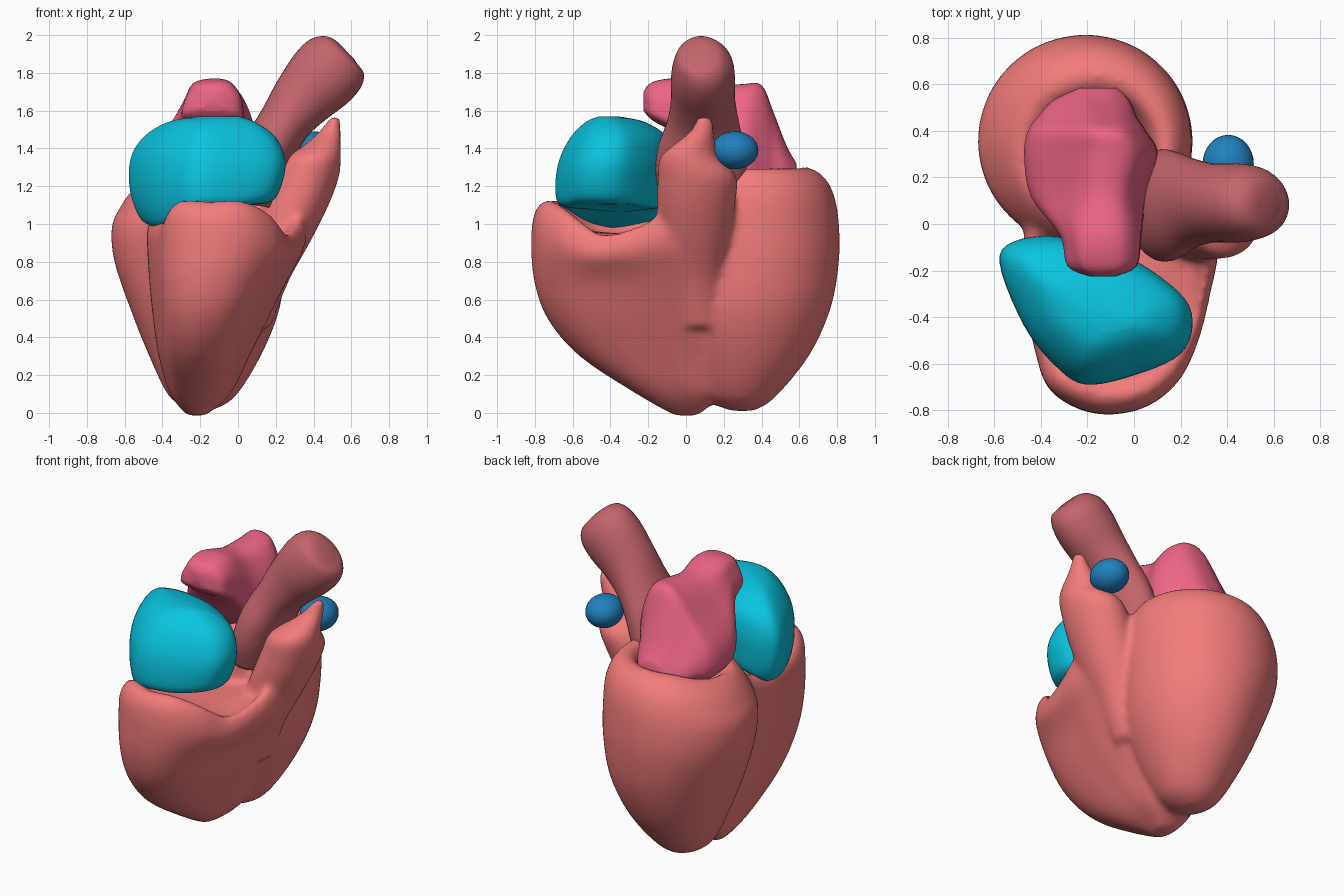
import bpy, bmesh, math
from mathutils import Vector

if "Cube" in bpy.data.objects:
    bpy.data.objects.remove(bpy.data.objects["Cube"])


def spline(pts, n, closed=False):
    """Catmull-Rom interpolation of equal-length tuples."""
    out, m = [], len(pts)
    for i in range(m if closed else m - 1):
        q = [pts[(i + k) % m] if closed else pts[min(max(i + k, 0), m - 1)] for k in (-1, 0, 1, 2)]
        for s in range(n):
            t = s / n
            out.append(tuple(0.5 * (2 * b + (c - a) * t + (2 * a - 5 * b + 4 * c - d) * t * t
                                    + (3 * b - a - 3 * c + d) * t ** 3) for a, b, c, d in zip(*q)))
    return out if closed else out + [tuple(pts[-1])]


def skin(bm, rings):
    """Join rings of points into a closed surface."""
    rows = [[bm.verts.new(p) for p in r] for r in rings]
    n = len(rows[0])
    for a, b in zip(rows, rows[1:]):
        for i in range(n):
            bm.faces.new((a[i], a[(i + 1) % n], b[(i + 1) % n], b[i]))
    for r in (rows[0], rows[-1]):
        c = bm.verts.new(sum((v.co for v in r), Vector()) / n)
        for i in range(n):
            bm.faces.new((r[i], r[(i + 1) % n], c))


def loft(bm, outline, levels, axis='z', steps=4):
    """Levels are (height, umin, umax, vmin, vmax, weight of the outline's third value)."""
    shape = spline(outline, 5, True)
    rings = []
    for h, u0, u1, v0, v1, w in spline(levels, steps):
        ring = []
        for u, v, dip in shape:
            a = (u0 + u1) / 2 + u * (u1 - u0) / 2
            b = (v0 + v1) / 2 + v * (v1 - v0) / 2
            ring.append((a, b, h + dip * w) if axis == 'z' else (a + dip * w, h, b))
        rings.append(ring)
    skin(bm, rings)


def finish(name, bm, color):
    bmesh.ops.recalc_face_normals(bm, faces=bm.faces)
    me = bpy.data.meshes.new(name)
    bm.to_mesh(me)
    bm.free()
    for p in me.polygons:
        p.use_smooth = True
    ob = bpy.data.objects.new(name, me)
    bpy.context.collection.objects.link(ob)
    mat = bpy.data.materials.new(name + "_color")
    mat.diffuse_color = (*color, 1)
    mat.use_nodes = True
    mat.node_tree.nodes["Principled BSDF"].inputs["Base Color"].default_value = mat.diffuse_color
    me.materials.append(mat)
    return ob


# Round outline whose third value tilts a rim down at the front left
oval = []
for i in range(12):
    t = i * math.pi / 6
    oval.append((math.cos(t), math.sin(t), -.08 * max(0, math.cos(t - math.radians(205)))))

# Heart muscle: left ventricle cup with a rounded rim
bm = bmesh.new()
loft(bm, oval, [
    (.01, -.23, -.15, .24, .36, 0), (.08, -.36, -.02, .1, .47, 0), (.3, -.47, .12, -.02, .65, 0),
    (.55, -.57, .22, -.1, .765, 0), (.8, -.655, .25, -.1, .81, 0), (1.0, -.67, .25, -.1, .81, .3),
    (1.15, -.63, .24, -.08, .785, 1), (1.25, -.56, .2, -.03, .73, 1), (1.3, -.48, .14, .02, .64, 1),
    (1.26, -.42, .09, .06, .57, 1), (1.15, -.38, .05, .1, .52, 0)])

# Right ventricle bowl, narrow at the front, rim dipping at both sides
rv = [(-.69, -.82, 0), (-.25, -1, 0), (.23, -.96, 0), (.59, -.74, -.07), (.8, -.4, -.17),
      (.92, 0, -.14), (1, .41, -.05), (.88, .84, 0), (.04, 1, 0), (-.81, .8, 0),
      (-1, .2, -.08), (-.86, -.49, -.1)]
loft(bm, rv, [
    (-.015, -.27, -.17, -.06, .06, 0), (.1, -.36, -.04, -.26, .18, 0), (.3, -.42, .06, -.56, .2, 0),
    (.5, -.45, .16, -.73, .2, 0), (.7, -.47, .26, -.8, .2, 0), (.9, -.48, .35, -.815, .2, .5),
    (1.05, -.48, .36, -.8, .2, 1), (1.12, -.44, .33, -.74, .17, 1),
    (1.08, -.39, .29, -.66, .12, .9), (.98, -.35, .25, -.61, .08, .3), (.95, -.2, .1, -.4, 0, 0)])

# Outflow spout rising on the right side to a tip
flat_oval = [(u, v, 0) for u, v, d in oval]
loft(bm, flat_oval, [
    (.45, -.05, .17, -.05, .2, 0), (.7, .0, .27, -.1, .2, 0), (.9, .06, .38, -.14, .23, 0),
    (1.1, .13, .48, -.155, .26, 0), (1.25, .19, .535, -.15, .27, 0), (1.35, .25, .545, -.14, .18, 0),
    (1.41, .34, .545, -.08, .16, 0), (1.49, .43, .545, .02, .15, 0), (1.57, .49, .54, .06, .14, 0)])
muscle = finish("heart_muscle", bm, (.9, .2, .2))
rm = muscle.modifiers.new("merge", 'REMESH')
rm.mode = 'VOXEL'
rm.voxel_size = .02
rm.use_smooth_shade = True
sm = muscle.modifiers.new("soften", 'SMOOTH')
sm.factor = .5
sm.iterations = 10

# Right atrium block at the front, bottom lower on its left
bm = bmesh.new()
ra = [(-1, .65, -.08), (-.83, .95, -.05), (-.35, 1, 0), (.3, .75, 0), (.85, .25, .02),
      (1, -.15, .02), (.88, -.6, .02), (.4, -.88, 0), (-.1, -1, 0), (-.42, -.75, -.05),
      (-.75, -.2, -.1)]
loft(bm, ra, [
    (1.08, -.42, .05, -.55, -.15, 1), (1.1, -.51, .18, -.67, -.08, 1), (1.21, -.57, .235, -.69, -.06, .5),
    (1.34, -.57, .25, -.67, -.06, 0), (1.46, -.5, .2, -.61, -.1, 0),
    (1.54, -.37, .09, -.53, -.22, 0), (1.57, -.2, 0, -.46, -.36, 0)])
finish("right_atrium", bm, (.003, .55, .74))

# Left atrium lofted front to back, left wall sloping inward at the back
bm = bmesh.new()
la = [(-.95, -.75, 0), (-1, -.2, 0), (-.8, .4, .08), (-.55, .85, .12), (0, 1, .06), (.55, .9, .02),
      (.9, .4, 0), (1, -.2, 0), (.9, -.8, 0), (0, -1, 0)]
loft(bm, la, [
    (-.225, -.19, -.08, 1.6, 1.7, 0), (-.18, -.28, .01, 1.55, 1.75, 0),
    (-.05, -.31, .03, 1.46, 1.77, 0), (.12, -.43, .05, 1.2, 1.73, .8), (.3, -.455, .1, 1.15, 1.74, 1),
    (.4, -.44, .05, 1.15, 1.735, 1), (.46, -.4, .01, 1.18, 1.6, .8), (.53, -.34, -.02, 1.2, 1.42, .4),
    (.585, -.24, -.07, 1.22, 1.32, 0)], axis='y')
finish("left_atrium", bm, (.85, .13, .24))

# Aorta: swelling tube along a path of (x, y, z, radius in xz, radius in y)
bm = bmesh.new()
path = spline([(.09, .08, 1.1, .13, .2), (.12, .08, 1.25, .14, .24), (.17, .08, 1.4, .14, .23),
               (.25, .09, 1.54, .14, .19), (.34, .09, 1.66, .165, .17), (.44, .09, 1.77, .19, .17),
               (.515, .09, 1.85, .185, .155), (.56, .08, 1.9, .14, .115),
               (.575, .08, 1.915, .06, .05)], 5)
rings = []
for i, (x, y, z, r, ry) in enumerate(path):
    a, b = path[max(i - 1, 0)], path[min(i + 1, len(path) - 1)]
    ang = math.atan2(b[2] - a[2], b[0] - a[0])
    rings.append([(x + r * math.cos(t) * math.sin(ang), y + ry * math.sin(t),
                   z - r * math.cos(t) * math.cos(ang))
                  for t in (k * math.tau / 40 for k in range(40))])
skin(bm, rings)
finish("aorta", bm, (.55, .13, .15))

# Pulmonary artery stub
bm = bmesh.new()
bmesh.ops.create_uvsphere(bm, u_segments=32, v_segments=18, radius=1)
bmesh.ops.scale(bm, verts=bm.verts, vec=(.11, .125, .1))
bmesh.ops.translate(bm, verts=bm.verts, vec=(.405, .258, 1.39))
finish("pulmonary_artery", bm, (.015, .22, .51))
